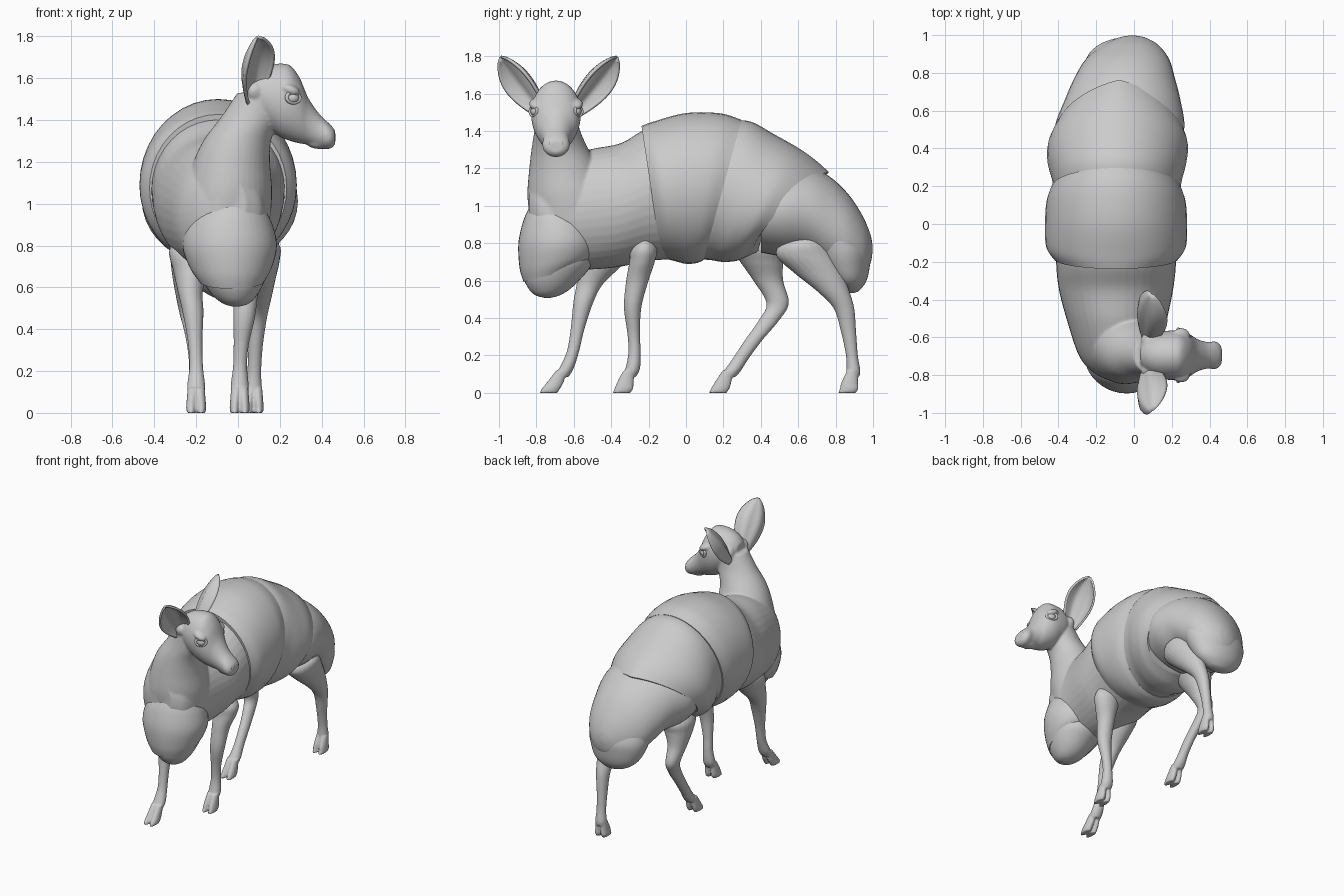
import bpy, bmesh, math
from mathutils import Vector

N = 40


def select(obs):
    bpy.ops.object.select_all(action='DESELECT')
    for o in obs:
        o.select_set(True)
    bpy.context.view_layer.objects.active = obs[0]


def finish(name, bm, angle=40):
    bmesh.ops.recalc_face_normals(bm, faces=bm.faces)
    me = bpy.data.meshes.new(name)
    bm.to_mesh(me)
    bm.free()
    ob = bpy.data.objects.new(name, me)
    bpy.context.collection.objects.link(ob)
    select([ob])
    bpy.ops.object.shade_smooth_by_angle(angle=math.radians(angle))
    return ob


def fuse(name, obs, voxel, passes):
    """Join overlapping parts into one soft sculpted skin."""
    select(obs)
    bpy.ops.object.join()
    ob = bpy.context.object
    ob.name = name
    m = ob.modifiers.new("skin", 'REMESH')
    m.mode, m.voxel_size, m.use_smooth_shade = 'VOXEL', voxel, True
    m = ob.modifiers.new("soften", 'SMOOTH')
    m.factor, m.iterations = .5, passes
    return ob


def spline(keys, steps=7):
    """Catmull-Rom interpolation of ring tuples."""
    k = [keys[0]] + list(keys) + [keys[-1]]
    out = []
    for i in range(1, len(k) - 2):
        for s in range(steps):
            t = s / steps
            out.append([0.5 * (2 * b + (c - a) * t + (2 * a - 5 * b + 4 * c - d) * t * t
                               + (3 * b - a - 3 * c + d) * t ** 3)
                        for a, b, c, d in zip(*k[i - 1:i + 3])])
    out.append(list(keys[-1]))
    return out


def loft(name, plane, keys, lip=0.9, n=N):
    """Rings (x, y, z, half-width, half-height, tilt, bend) skinned into a closed form."""
    rings = spline([tuple(k) + (0,) * (7 - len(k)) for k in keys])
    for end in (0, -1):
        r = list(rings[end])
        r[3] *= lip
        r[4] *= lip
        rings.insert(0 if end == 0 else len(rings), r)
    bm = bmesh.new()
    loops = []
    for x, y, z, a, b, tilt, bend in rings:
        U, V = {'y': (Vector((1, 0, 0)), Vector((0, tilt, 1))),
                'z': (Vector((1, 0, 0)), Vector((0, 1, tilt))),
                'x': (Vector((0, 1, 0)), Vector((tilt, 0, 1)))}[plane]
        loop = []
        for i in range(n):
            c, s = math.cos(2 * math.pi * i / n), math.sin(2 * math.pi * i / n)
            loop.append(bm.verts.new(Vector((x, y - bend * abs(c), z)) + U * a * c + V * b * s))
        loops.append(loop)
    for p, q in zip(loops, loops[1:]):
        for i in range(n):
            j = (i + 1) % n
            bm.faces.new((p[i], p[j], q[j], q[i]))
    bm.faces.new(loops[0])
    bm.faces.new(loops[-1])
    return finish(name, bm)


def ball(name, loc, size, rot=(0, 0, 0)):
    bm = bmesh.new()
    bmesh.ops.create_uvsphere(bm, u_segments=24, v_segments=16, radius=1)
    bmesh.ops.scale(bm, vec=size, verts=bm.verts)
    ob = finish(name, bm)
    ob.location, ob.rotation_euler = loc, rot
    return ob


def ring(name, loc, normal, r, thick, squash=1.0):
    bpy.ops.mesh.primitive_torus_add(major_radius=r, minor_radius=thick,
                                     major_segments=28, minor_segments=10, location=loc)
    ob = bpy.context.object
    ob.name = name
    ob.rotation_euler = Vector(normal).to_track_quat('Z', 'Y').to_euler()
    ob.scale = (1, squash, 1)
    bpy.ops.object.shade_smooth_by_angle(angle=1)
    return ob


# Overlapping back shells
loft("middle_shell", 'y', [
    (-.095, -.185, 1.075, .328, .352, -.15), (-.095, -.12, 1.08, .37, .372, -.13),
    (-.095, 0, 1.093, .376, .403, 0), (-.095, .12, 1.095, .368, .400, .15),
    (-.095, .195, 1.085, .342, .375, .27)], lip=.96)
loft("rear_shell", 'y', [
    (-.09, .15, 1.085, .33, .37, .27), (-.09, .24, 1.08, .345, .37, .29),
    (-.09, .34, 1.04, .368, .34, .40, .01), (-.085, .45, 1.005, .37, .295, .56, .03),
    (-.08, .57, .965, .337, .215, .90, .08)], lip=.95)
loft("rump_shell", 'y', [
    (-.08, .40, .97, .32, .22), (-.075, .52, .98, .342, .25), (-.06, .66, .965, .305, .245),
    (-.05, .77, .905, .267, .25), (-.035, .87, .835, .222, .225), (-.018, .945, .785, .15, .16),
    (-.01, .985, .77, .075, .08), (-.01, .997, .77, .02, .02)], lip=.3)
loft("hind_lobe", 'z', [
    (-.02, .885, .535, .02, .015), (-.025, .88, .55, .085, .05), (-.03, .87, .60, .16, .095),
    (-.035, .85, .68, .205, .133), (-.035, .83, .77, .228, .155), (-.035, .79, .86, .22, .15),
    (-.035, .76, .91, .12, .09)], lip=.5)

# Chest plate and its lower lobe
loft("chest_plate", 'z', [
    (-.03, -.72, .63, .155, .148, .25), (-.035, -.69, .70, .198, .20, .15),
    (-.04, -.68, .80, .226, .216), (-.04, -.675, .90, .205, .195, -.1),
    (-.03, -.68, .965, .16, .155, -.2)])
loft("chest_lobe", 'z', [
    (-.01, -.74, .508, .015, .015), (-.01, -.74, .522, .06, .065), (-.015, -.73, .555, .10, .11),
    (-.02, -.715, .61, .138, .152), (-.03, -.69, .68, .172, .182), (-.03, -.68, .75, .18, .18)],
    lip=.3)

# Barrel, neck and head, from the shoulders to the nose
barrel = loft("front_barrel", 'y', [
    (-.03, -.84, .99, .07, .12), (-.05, -.79, .97, .16, .20), (-.075, -.70, .955, .215, .28),
    (-.09, -.52, .98, .262, .32), (-.095, -.35, 1.005, .302, .33), (-.095, -.2, 1.06, .318, .355),
    (-.095, 0, 1.08, .32, .36)])
neck = loft("neck", 'z', [
    (-.06, -.60, .92, .215, .235), (-.045, -.625, 1.06, .208, .223), (-.03, -.65, 1.2, .183, .188),
    (.0, -.675, 1.31, .16, .15), (.065, -.69, 1.42, .142, .118), (.115, -.695, 1.53, .118, .105)])
HY = -.695
head = loft("head", 'x', [
    (.035, HY, 1.53, .05, .06), (.07, HY, 1.53, .09, .10), (.13, HY, 1.515, .12, .145),
    (.20, HY, 1.495, .132, .175), (.25, HY, 1.48, .130, .18), (.295, HY, 1.445, .112, .157),
    (.335, HY, 1.395, .086, .113), (.385, HY, 1.35, .071, .084), (.43, HY, 1.325, .073, .064),
    (.453, HY, 1.318, .060, .048), (.465, HY, 1.316, .037, .03)], lip=.4)
parts = [barrel, neck, head, ball("chin", (.38, HY, 1.288), (.055, .045, .026), (0, .1, 0))]
for s in (-1, 1):
    parts += [ball("brow", (.25, HY + s * .105, 1.545), (.05, .04, .025), (0, .4, 0)),
              ball("ear_root", (.08, HY + s * .075, 1.535), (.045, .05, .045), (s * .9, 0, 0))]
fuse("head_neck_and_shoulders", parts, .008, 5)


def ear(name, s):
    base = Vector((.07, -.685 + s * .08, 1.50))
    tip = Vector((.095, -.68 + s * .31, 1.795))
    out = Vector((0, s * .8, -.6))
    face = (Vector((1, 0, 0)) + out).normalized()
    side = (Vector((1, 0, 0)) - out).normalized()
    bm = bmesh.new()
    rows, cols = 18, 14
    grid = []
    for i in range(rows + 1):
        t = i / rows
        w = .036 * (1 - t) + .076 * math.sin(math.pi * t ** 1.3) ** .7 + .004
        grid.append([])
        for j in range(cols + 1):
            a = (j / cols - .5) * math.pi
            ridge = .006 * math.cos(a * 6) * math.sin(math.pi * t)
            grid[i].append(bm.verts.new(base.lerp(tip, t) + side * w * math.sin(a)
                                        + face * (w * .75 * (.5 - math.cos(a)) + ridge)))
    for i in range(rows):
        for j in range(cols):
            bm.faces.new((grid[i][j], grid[i][j + 1], grid[i + 1][j + 1], grid[i + 1][j]))
    ob = finish(name, bm, 60)
    m = ob.modifiers.new("thickness", 'SOLIDIFY')
    m.thickness, m.offset = .014, 0


# Ears, eyes and nostrils on both sides
for s, side in ((-1, "left"), (1, "right")):
    ear(side + "_ear", s)
    ball(side + "_eye", (.258, HY + s * .108, 1.505), (.034, .028, .028))
    ring(side + "_eyelid", (.264, HY + s * .119, 1.507), (.6, s, .1), .036, .009, .75)
    ring(side + "_nostril", (.446, HY + s * .046, 1.333), (.6, s * .8, .2), .014, .006, .8)


def leg(name, keys, toe):
    """Limb rings, then two toes splayed from the last ring."""
    obs = [loft(name, 'z', keys, n=24)]
    x, y, z = keys[-1][:3]
    for s in (-1, 1):
        obs.append(loft("toe", 'z', [
            (x + s * .016, y, z + .035, .025, .03), (x + s * .022, (y + toe) / 2, .055, .024, .045),
            (x + s * .024, toe + .012, .022, .024, .05), (x + s * .024, toe, .0, .02, .048)],
            n=16))
    fuse(name, obs, .006, 4)


# Legs, captured in mid stride
leg("front_left_leg", [
    (-.22, -.36, .84, .08, .09), (-.22, -.41, .77, .11, .13), (-.225, -.455, .68, .085, .11),
    (-.228, -.515, .58, .06, .07), (-.215, -.55, .48, .05, .053), (-.205, -.58, .34, .035, .037),
    (-.2, -.605, .22, .033, .033), (-.2, -.64, .13, .043, .039), (-.2, -.665, .085, .037, .037)],
    -.735)
leg("front_right_leg", [
    (.04, -.22, .84, .08, .04), (.055, -.225, .77, .098, .072), (.055, -.235, .70, .085, .068),
    (.04, -.26, .6, .062, .06), (.03, -.285, .46, .052, .047), (.015, -.28, .32, .036, .034),
    (.01, -.275, .22, .034, .033), (.008, -.285, .13, .043, .039), (.008, -.305, .085, .037, .037)],
    -.345)
leg("hind_left_leg", [
    (-.2, .37, .84, .08, .1), (-.21, .39, .77, .11, .14), (-.225, .405, .70, .095, .115),
    (-.24, .44, .6, .065, .08), (-.235, .49, .48, .046, .06), (-.22, .445, .39, .037, .055),
    (-.205, .36, .28, .033, .047), (-.2, .29, .18, .034, .043), (-.2, .25, .12, .041, .045),
    (-.2, .225, .085, .037, .04)], .17)
leg("hind_right_leg", [
    (.07, .66, .85, .07, .07), (.085, .63, .80, .115, .125), (.09, .64, .73, .11, .155),
    (.095, .71, .64, .085, .13), (.098, .79, .54, .06, .085), (.092, .845, .45, .046, .055),
    (.083, .87, .32, .036, .04), (.078, .887, .2, .033, .032), (.075, .895, .12, .039, .037),
    (.075, .89, .085, .036, .037)], .86)
